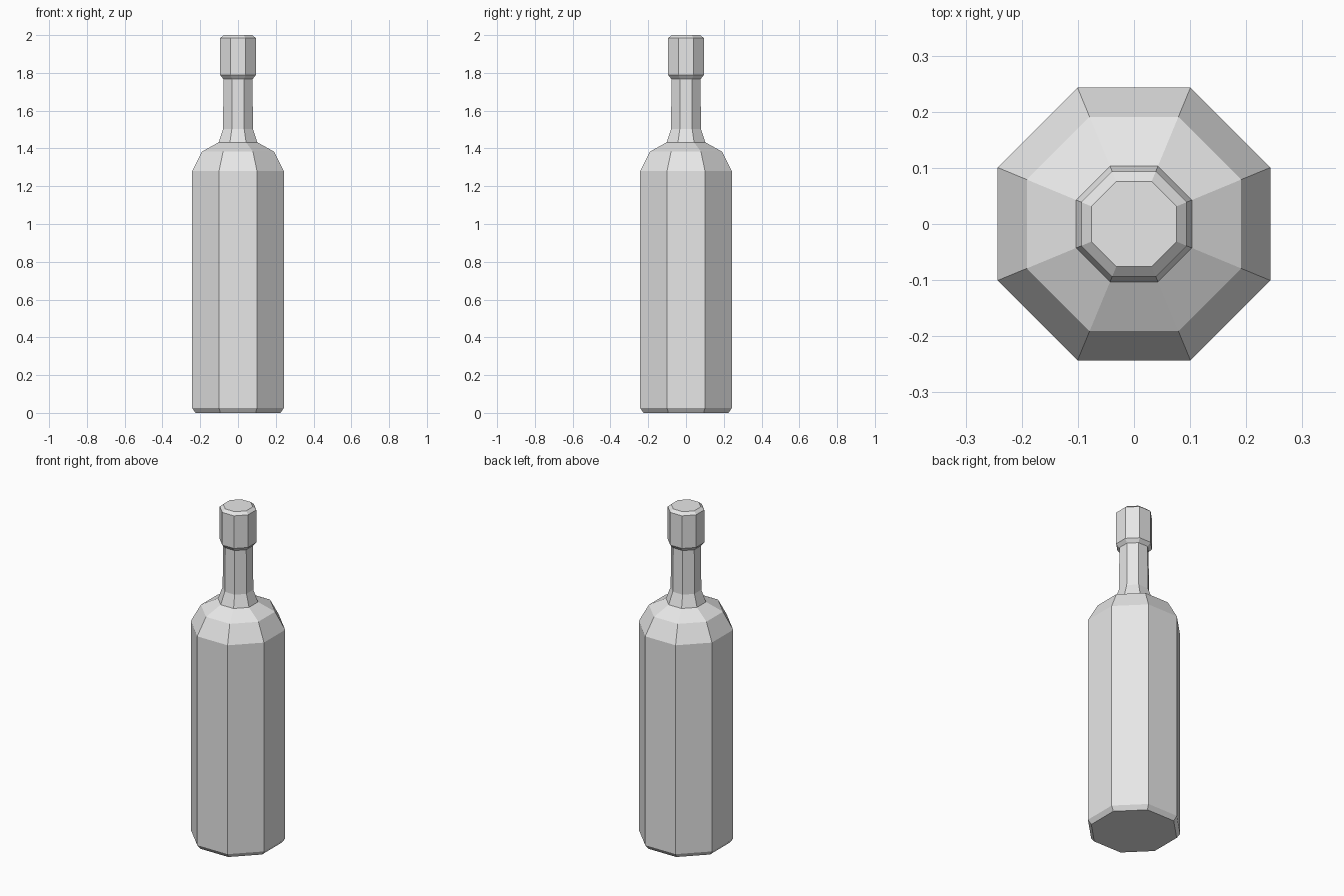
import bpy
import bmesh
import math

cube = bpy.data.objects.get("Cube")
if cube:
    bpy.data.objects.remove(cube, do_unlink=True)

SIDES = 8

grey = bpy.data.materials.new("plain_grey")
grey.use_nodes = True
colour = (0.8, 0.8, 0.8, 1)
grey.diffuse_color = colour
grey.node_tree.nodes["Principled BSDF"].inputs["Base Color"].default_value = colour


def lathe(name, profile, cap_bottom=False, cap_top=False):
    """Faceted turning; profile lists (half width across flats, height)."""
    bm = bmesh.new()
    rings = []
    for half_width, z in profile:
        radius = half_width / math.cos(math.pi / SIDES)
        angles = [2 * math.pi * (i + 0.5) / SIDES for i in range(SIDES)]
        rings.append([bm.verts.new((radius * math.cos(a), radius * math.sin(a), z))
                      for a in angles])
    for low, high in zip(rings, rings[1:]):
        for i in range(SIDES):
            j = (i + 1) % SIDES
            bm.faces.new((low[i], low[j], high[j], high[i]))
    if cap_bottom:
        bm.faces.new(rings[0][::-1])
    if cap_top:
        bm.faces.new(rings[-1])
    mesh = bpy.data.meshes.new(name)
    bm.to_mesh(mesh)
    bm.free()
    mesh.materials.append(grey)
    obj = bpy.data.objects.new(name, mesh)
    bpy.context.collection.objects.link(obj)
    return obj


# Body with bevelled foot and two-step shoulder
shoulder_top = (0.103, 1.432)
lathe("bottle_body", [(0.225, 0), (0.243, 0.026), (0.243, 1.28),
                      (0.191, 1.383), shoulder_top], cap_bottom=True)

# Neck flaring into the shoulder
neck_top = (0.077, 1.767)
lathe("bottle_neck", [shoulder_top, (0.079, 1.503), neck_top])

# Wider bevelled cap
lathe("bottle_cap", [neck_top, (0.094, 1.788), (0.094, 1.984), (0.076, 2)],
      cap_top=True)
